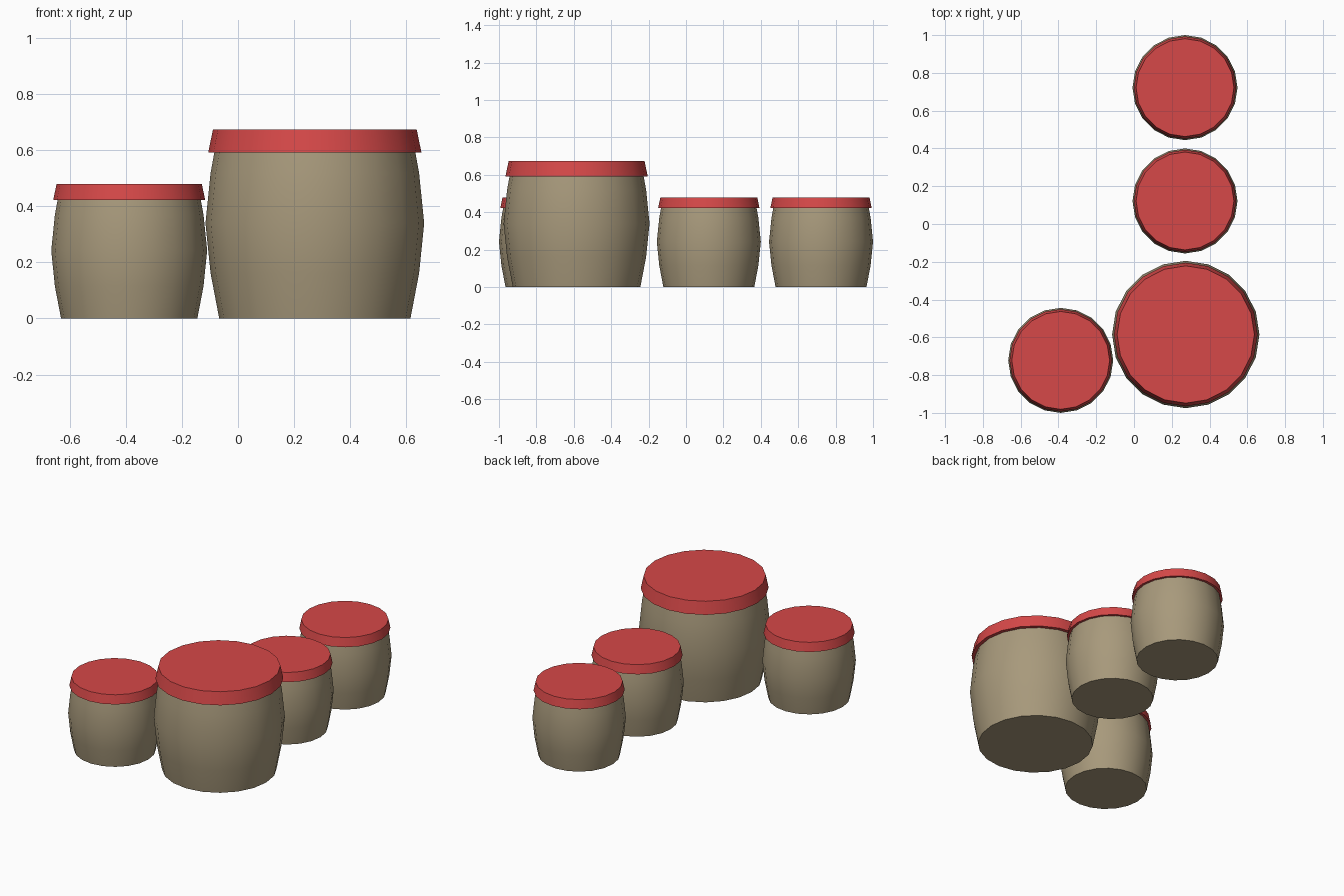
import bpy, math

if "Cube" in bpy.data.objects:
    bpy.data.objects.remove(bpy.data.objects["Cube"])


def material(name, rgb):
    m = bpy.data.materials.new(name)
    m.diffuse_color = (*rgb, 1)
    m.use_nodes = True
    m.node_tree.nodes["Principled BSDF"].inputs["Base Color"].default_value = m.diffuse_color
    return m


TAN = material("tan_clay", (0.39, 0.32, 0.20))
RED = material("red_lid", (0.67, 0.065, 0.065))
SIDES = 20


def lathe(name, profile, loc, scale, mat):
    """Spin a (radius, z) profile and cap both ends."""
    verts, faces = [], []
    for r, z in profile:
        for i in range(SIDES):
            a = math.tau * i / SIDES
            verts.append((r * math.cos(a) * scale, r * math.sin(a) * scale, z * scale))
    for k in range(len(profile) - 1):
        for i in range(SIDES):
            j = (i + 1) % SIDES
            faces.append((k * SIDES + i, k * SIDES + j,
                          (k + 1) * SIDES + j, (k + 1) * SIDES + i))
    faces.append(tuple(reversed(range(SIDES))))
    faces.append(tuple(range(len(verts) - SIDES, len(verts))))
    mesh = bpy.data.meshes.new(name)
    mesh.from_pydata(verts, [], faces)
    mesh.materials.append(mat)
    ob = bpy.data.objects.new(name, mesh)
    ob.location = loc
    bpy.context.collection.objects.link(ob)
    bpy.ops.object.select_all(action='DESELECT')
    bpy.context.view_layer.objects.active = ob
    ob.select_set(True)
    bpy.ops.object.shade_smooth_by_angle(angle=math.radians(35))
    return ob


# Bulging pot body, and a tapered lid overhanging it
BODY = [(0.243, 0), (0.265, 0.115), (0.278, 0.242), (0.265, 0.37), (0.254, 0.43)]
LID = [(0.252, 0.422), (0.271, 0.422), (0.259, 0.48)]

# Three small pots and one large pot
for label, x, y, s in [("left", -0.388, -0.722, 1.0),
                       ("large", 0.274, -0.585, 1.403),
                       ("middle", 0.27, 0.122, 1.0),
                       ("rear", 0.27, 0.722, 1.0)]:
    lathe(label + "_pot_body", BODY, (x, y, 0), s, TAN)
    lathe(label + "_pot_lid", LID, (x, y, 0), s, RED)
